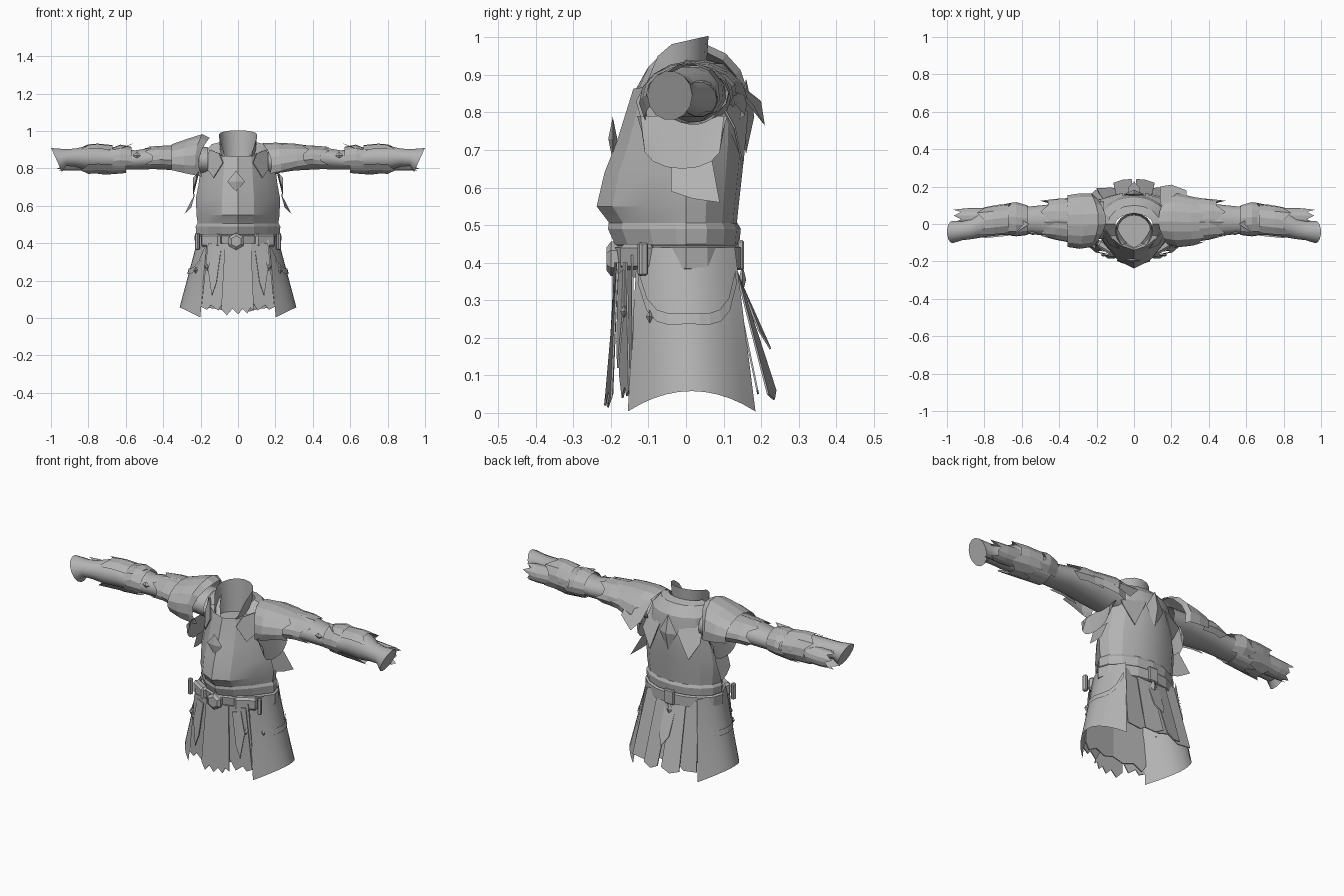
import bpy, bmesh, math
from mathutils import Vector

if "Cube" in bpy.data.objects:
    bpy.data.objects.remove(bpy.data.objects["Cube"])

grey = bpy.data.materials.new("plain_grey")
grey.use_nodes = True
grey.diffuse_color = (0.45, 0.45, 0.45, 1)
grey.node_tree.nodes["Principled BSDF"].inputs["Base Color"].default_value = (0.45, 0.45, 0.45, 1)
grey.node_tree.nodes["Principled BSDF"].inputs["Roughness"].default_value = 0.8


def build(name, verts, faces, smooth=None):
    me = bpy.data.meshes.new(name)
    me.from_pydata([tuple(v) for v in verts], [], faces)
    bm = bmesh.new()
    bm.from_mesh(me)
    bmesh.ops.recalc_face_normals(bm, faces=bm.faces)
    bm.to_mesh(me)
    bm.free()
    me.materials.append(grey)
    ob = bpy.data.objects.new(name, me)
    bpy.context.collection.objects.link(ob)
    if smooth:
        bpy.ops.object.select_all(action='DESELECT')
        ob.select_set(True)
        bpy.context.view_layer.objects.active = ob
        bpy.ops.object.shade_smooth_by_angle(angle=math.radians(smooth))
    return ob


def loft(name, rows, closed=True, cap=False, smooth=None):
    """Skin a list of equally long point rows."""
    n = len(rows[0])
    faces = []
    for r in range(len(rows) - 1):
        for i in range(n if closed else n - 1):
            j = (i + 1) % n
            faces.append((r * n + i, r * n + j, (r + 1) * n + j, (r + 1) * n + i))
    if cap:
        faces.append(tuple(range((len(rows) - 1) * n, len(rows) * n)))
    return build(name, [p for row in rows for p in row], faces, smooth)


def plate(name, outline, surface, s=1):
    """Thin cut-out in x,z laid on a surface y(x, z)."""
    pts = [(s * x, surface(x, z), z) for x, z in outline]
    ob = build(name, pts, [tuple(range(len(pts)))])
    mod = ob.modifiers.new("thickness", 'SOLIDIFY')
    mod.thickness, mod.offset = .005, 0
    return ob


def gem(name, c, w, h, d):
    c = Vector(c)
    ring = [c + Vector(v) for v in ((w, 0, 0), (0, 0, h), (-w, 0, 0), (0, 0, -h))]
    pts = ring + [c + Vector((0, d, 0)), c - Vector((0, d, 0))]
    return build(name, pts, [(i, (i + 1) % 4, k) for i in range(4) for k in (4, 5)])


# Torso: height, half width, front depth, back depth
BODY = [(.36, .21, .165, .13), (.45, .212, .178, .13), (.5, .215, .2, .135), (.55, .222, .238, .14),
        (.64, .225, .217, .15), (.72, .21, .185, .158), (.80, .2, .16, .16), (.88, .185, .14, .145),
        (.93, .14, .13, .1), (.94, .1, .125, .055)]


def body_at(z):
    for a, b in zip(BODY, BODY[1:]):
        if z <= b[0]:
            t = max(0, (z - a[0]) / (b[0] - a[0]))
            return [p + (q - p) * t for p, q in zip(a, b)]
    return BODY[-1]


def body_ring(z, grow=0, n=16):
    _, w, f, b = body_at(z)
    dip = 1.6 * max(0, z - .87)
    pts = []
    for i in range(n):
        a = math.tau * i / n
        s, c = math.sin(a), math.cos(a)
        y = -(f + grow) * (1 - abs(s) ** 1.8) if c > 0 else -(b + grow) * c
        pts.append(Vector(((w + grow) * s, y, z - dip * max(0, c) ** 2)))
    return pts


def chest_y(x, z):
    _, w, f, b = body_at(z)
    return -f * (1 - min(1, abs(x) / w) ** 1.8) - 0.01


loft("torso", [body_ring(row[0]) for row in BODY], smooth=20)

# Collar with a deep opening at the front and a closed floor
collar = []
for k in (3, 2, 1, 0):
    row = []
    for i in range(16):
        a = math.tau * i / 16
        front = max(0, math.cos(a))
        top = 1.004 - .022 * min(1, 1 + math.cos(a)) - .14 * min(1, front * 1.25) ** 2
        r = 0.086 + 0.004 * k
        row.append(Vector((r * math.sin(a) * 1.04, -0.038 - r * math.cos(a), 0.82 + (top - 0.82) * k / 3)))
    collar.append(row)
loft("collar", collar, cap=True, smooth=30)

# Waist sash and belt
loft("sash", [body_ring(.44, .004), body_ring(.45, .012), body_ring(.49, .012), body_ring(.505, .002)])
loft("belt", [body_ring(.38, .01), body_ring(.385, .02), body_ring(.44, .02), body_ring(.445, .008)])
hexes = [[Vector((-.01 + r * math.sin(i * math.pi / 3), y, .41 + r * math.cos(i * math.pi / 3)))
          for i in range(6)] for r, y in ((.046, -.17), (.046, -.2), (.03, -.212))]
loft("belt_buckle", hexes, cap=True)


def box(name, c, size, turn=0):
    bm = bmesh.new()
    bmesh.ops.create_cube(bm, size=1)
    bmesh.ops.scale(bm, vec=size, verts=bm.verts)
    bmesh.ops.bevel(bm, geom=bm.edges[:], offset=min(size) * .25, segments=1, affect='EDGES')
    ob = build(name, [], [])
    bm.to_mesh(ob.data)
    bm.free()
    ob.location, ob.rotation_euler[2] = c, turn


box("back_buckle", (0, .145, .42), (.06, .02, .08))
gem("back_pendant", (0, .15, .355), .022, .04, .01)

# Chest and back ornaments
gem("chest_gem", (-.01, chest_y(0, .72), .73), .047, .058, .012)
gem("back_gem", (0, .16, .79), .055, .1, .022)


def skirt_point(s, t, v, out=0):
    """t runs front to back, v runs from waist to hem."""
    x = (.21 - .05 * t * t) * (1 - v) + (.312 - .11 * t * t) * v
    y = t * .13 * (1 - v) + (.015 + t * .17) * v
    z = .44 * (1 - v) + (.058 - .054 * t * t) * v
    return Vector((s * (x + out), y, z))


def arm_ring(s, x, cy, cz, ry, rz, lean=0, n=14, teeth=0):
    pts = []
    for i in range(n):
        a = math.tau * i / n
        px = x + lean * math.sin(a) + (teeth if i % 2 else 0) * (1 + .5 * math.sin(i * 2.3))
        pts.append(Vector((s * px, cy + ry * math.cos(a), cz + rz * math.sin(a))))
    return pts


def shell(name, s, rings, low, high, teeth=0, n=11, sweep=0):
    """Open arched plate over the arm; angles run from back to front, sweep pulls the lower inner rim outward."""
    rows = []
    for k, (x, cy, cz, ry, rz) in enumerate(rings):
        row = []
        for i in range(n):
            a = math.radians(low + (high - low) * i / (n - 1))
            tip = teeth if k == len(rings) - 1 and i % 3 == 1 else 0
            pull = sweep * abs(math.cos(a)) ** 2 * (1 - k / (len(rings) - 1))
            row.append(Vector((s * (x + tip + pull), cy + ry * math.cos(a), cz + rz * math.sin(a))))
        rows.append(row)
    return loft(name, rows, closed=False)


ARM = [(.16, .02, .84, .1, .075), (.3, .015, .855, .1, .068), (.45, .02, .855, .085, .06),
       (.55, .02, .845, .074, .053), (.63, .02, .85, .078, .058), (.72, .022, .855, .082, .068),
       (.8, .005, .855, .075, .068), (.87, -.025, .858, .056, .05), (.92, -.035, .858, .052, .046)]

for s, side in ((1, "left_"), (-1, "right_")):
    # Sleeve, glove cuff and broken wrist guard
    rows = [arm_ring(s, *r) for r in ARM]
    rows.append(arm_ring(s, .97, -.043, .845, .06, .066, .03))
    loft(side + "sleeve", rows, cap=True, smooth=40)
    loft(side + "wrist_guard", [arm_ring(s, .8, .035, .84, .05, .05), arm_ring(s, .88, .035, .835, .05, .048),
                                arm_ring(s, .925, .035, .835, .046, .046, teeth=.03)])

    # Elbow and forearm plates
    shell(side + "elbow_plate", s, [(.57, .02, .85, .08, .066), (.63, .025, .855, .092, .073),
                                    (.66, .025, .85, .088, .066)], -50, 215, .035)
    shell(side + "forearm_plate", s, [(.67, .02, .85, .088, .076), (.75, .012, .853, .088, .081),
                                      (.8, .005, .85, .085, .08)], -160, 140, .04)
    build(side + "elbow_spike", [(s * .56, .0, .935), (s * .62, -.04, .91), (s * .63, .04, .9), (s * .66, .0, .88)],
          [(0, 1, 3), (0, 3, 2)])
    build(side + "shoulder_spike", [(s * .34, .01, .925), (s * .41, -.05, .895), (s * .41, .07, .895), (s * .48, .01, .917)],
          [(0, 1, 3), (0, 3, 2)])
    shell(side + "under_fringe", s, [(.6, .02, .835, .07, .06), (.7, .02, .835, .075, .068)], 200, 330, .05)
    gem(side + "sleeve_stud", (s * .54, -.05, .87), .025, .018, .01)

    # Rounded cuff and tip hanging below the arm
    drop = [[Vector((s * (.205 + .035 * v), -.01 + .12 * math.cos(math.pi * i / 8) * (1 - .1 * v),
                     .79 - v * (.04 + .1 * math.sin(math.pi * i / 8) ** .6))) for i in range(9)] for v in (0, .5, 1)]
    loft(side + "underarm_cuff", drop, closed=False, smooth=30)
    build(side + "underarm_tip", [(s * .228, -.04, .67), (s * .228, .07, .67), (s * .285, .09, .56),
                                  (s * .27, .02, .57), (s * .25, -.04, .59)], [(0, 1, 2, 3, 4)])

    # Chest lapel and back blade
    plate(side + "lapel", [(.08, .83), (.1, .88), (.15, .9), (.18, .82), (.13, .75)], chest_y, s)
    plate(side + "back_blade", [(.05, .9), (.16, .88), (.18, .76), (.12, .66), (.06, .8)],
          lambda x, z: .168 - .12 * max(0, z - .8) / .13 - 1.2 * x * x, s)

    # Side skirt with draped strap
    cols = [i / 5 - 1 for i in range(11)]
    loft(side + "skirt", [[skirt_point(s, t, v / 3) for t in cols] for v in range(4)], closed=False, smooth=20)
    strap = [[skirt_point(s, t * .95, (.44 - .25 - .12 * t ** 4 + dz) / .385, .007) for t in cols]
             for dz in (-.015, .015)]
    loft(side + "strap", strap, closed=False)

    # Front strips, belt pouch and dangling gems
    plate(side + "front_underlayer", [(0, .42), (.165, .42), (.195, .1), (.17, .06), (.12, .09), (.06, .07), (0, .09)],
          lambda x, z: -.16 + .1 * x, s)
    plate(side + "front_strip", [(.05, .4), (.16, .4), (.195, .06), (.165, .045), (.145, .07), (.105, .04), (.07, .1)],
          lambda x, z: -.18 + .2 * (x - .05), s)
    plate(side + "front_tassel", [(.09, .37), (.135, .38), (.16, .26), (.14, .12), (.115, .19)],
          lambda x, z: -.195 + .06 * (z - .1) + .25 * (x - .09), s)
    box(side + "belt_pouch", (s * .14, -.13, .415), (.12, .045, .07), s * .55)
    box(side + "belt_loop", (s * .217, -.115, .41), (.022, .025, .09), s * .4)
    gem(side + "tassel_gem", (s * .165, -.165, .27), .013, .018, .01)
    gem(side + "hip_gem", skirt_point(s, -.7, .45, .008), .012, .018, .01)

    # Back tails
    plate(side + "back_tail", [(.002, .39), (.09, .4), (.11, .05), (.06, .035), (.012, .06)],
          lambda x, z: .128 + (.12 - .25 * x) * (.4 - z) / .36, s)
    plate(side + "back_underlayer", [(0, .42), (.16, .42), (.2, .06), (.12, .05), (.06, .09), (0, .07)],
          lambda x, z: .115 + .075 * (.42 - z) / .36, s)

# Centre flaps
plate("front_flap", [(-.07, .4), (0, .4), (.07, .4), (.085, .04), (.065, .055), (.05, .025), (.025, .05),
                     (0, .02), (-.03, .05), (-.06, .015), (-.09, .05)],
      lambda x, z: -.217 + .06 * z + 2.2 * x * x)
plate("back_short_flap", [(-.035, .37), (.035, .37), (.03, .22), (0, .17), (-.03, .22)],
      lambda x, z: .15 + .075 * (.37 - z) / .2 - .4 * abs(x))

# Left shoulder: layered feathered plates
shell("left_pauldron", 1, [(.13, .02, .82, .13, .115), (.2, .02, .83, .145, .108), (.3, .015, .845, .13, .088),
                           (.35, .015, .85, .12, .076)], -20, 205, .03, sweep=.05)
shell("left_upper_arm_plate", 1, [(.3, .02, .85, .12, .075), (.4, .025, .855, .11, .068),
                                  (.44, .025, .85, .1, .066)], -30, 210, .05)
build("left_shoulder_fin", [(.14, .1, .91), (.28, .11, .89), (.28, .18, .82), (.2, .21, .765), (.14, .2, .83)],
      [(0, 1, 2, 3, 4)])

# Right shoulder: one tall plate over a smaller one
shell("right_pauldron", -1, [(.15, .02, .83, .13, .135), (.19, .02, .84, .145, .145), (.27, .015, .84, .15, .12),
                             (.355, .015, .84, .14, .09)], -15, 213, sweep=.06)
shell("right_upper_arm_plate", -1, [(.34, .02, .85, .12, .072), (.42, .025, .855, .11, .066),
                                    (.46, .025, .85, .1, .064)], -30, 210, .04)
